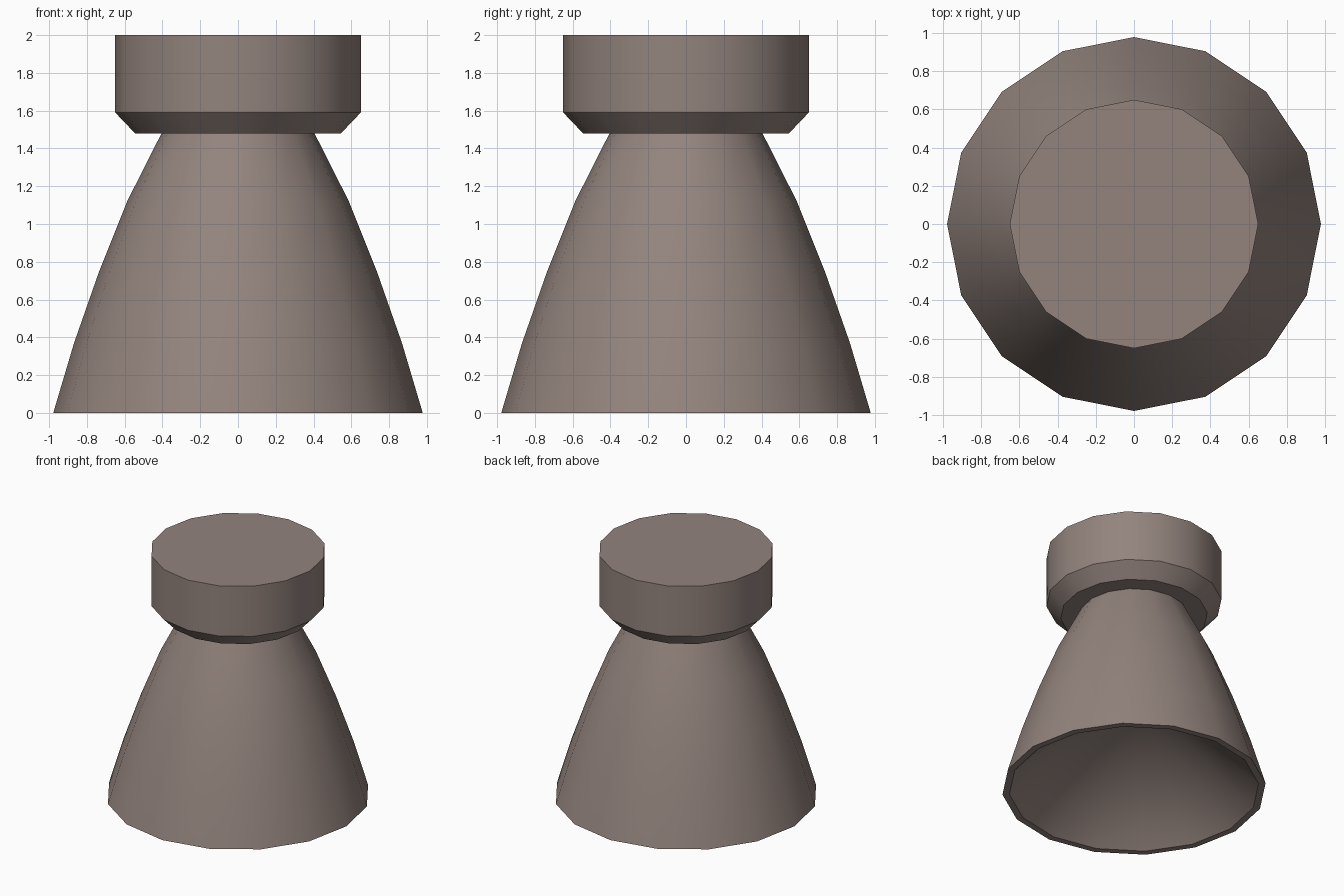
import bpy, bmesh, math

if "Cube" in bpy.data.objects:
    bpy.data.objects.remove(bpy.data.objects["Cube"])

SIDES = 16

metal = bpy.data.materials.new("warm_grey_metal")
metal.diffuse_color = (0.292, 0.230, 0.207, 1.0)
metal.use_nodes = True
metal.node_tree.nodes["Principled BSDF"].inputs["Base Color"].default_value = metal.diffuse_color


def lathe(name, profile):
    """Spin (radius, z) points round z; radius 0 makes a point, other ends are capped."""
    bm = bmesh.new()
    rings = []
    for r, z in profile:
        if r == 0:
            rings.append([bm.verts.new((0, 0, z))] * SIDES)
        else:
            rings.append([bm.verts.new((r * math.cos(2 * math.pi * i / SIDES),
                                        r * math.sin(2 * math.pi * i / SIDES), z))
                          for i in range(SIDES)])
    for end in (rings[0], rings[-1]):
        if end[0] is not end[1]:
            bm.faces.new(end)
    for a, b in zip(rings, rings[1:]):
        for i in range(SIDES):
            j = (i + 1) % SIDES
            corners = dict.fromkeys((a[i], a[j], b[j], b[i]))
            bm.faces.new(list(corners))
    bmesh.ops.recalc_face_normals(bm, faces=bm.faces)
    mesh = bpy.data.meshes.new(name)
    bm.to_mesh(mesh)
    bm.free()
    mesh.materials.append(metal)
    obj = bpy.data.objects.new(name, mesh)
    bpy.context.collection.objects.link(obj)
    bpy.ops.object.select_all(action='DESELECT')
    obj.select_set(True)
    bpy.context.view_layer.objects.active = obj
    bpy.ops.object.shade_smooth_by_angle(angle=math.radians(30))
    return obj


# Flared bell with a thin rim and a conical recess underneath
recess = [(0.0, 0.85), (0.926, 0.0)]
outer = [(0.978, 0.0), (0.868, 0.37), (0.735, 0.75), (0.587, 1.12), (0.405, 1.48)]
lathe("nozzle_bell", recess + outer)

# Solid cylindrical head with a chamfered lower edge
lathe("mounting_head", [(0.545, 1.48), (0.65, 1.59), (0.65, 2.0)])
